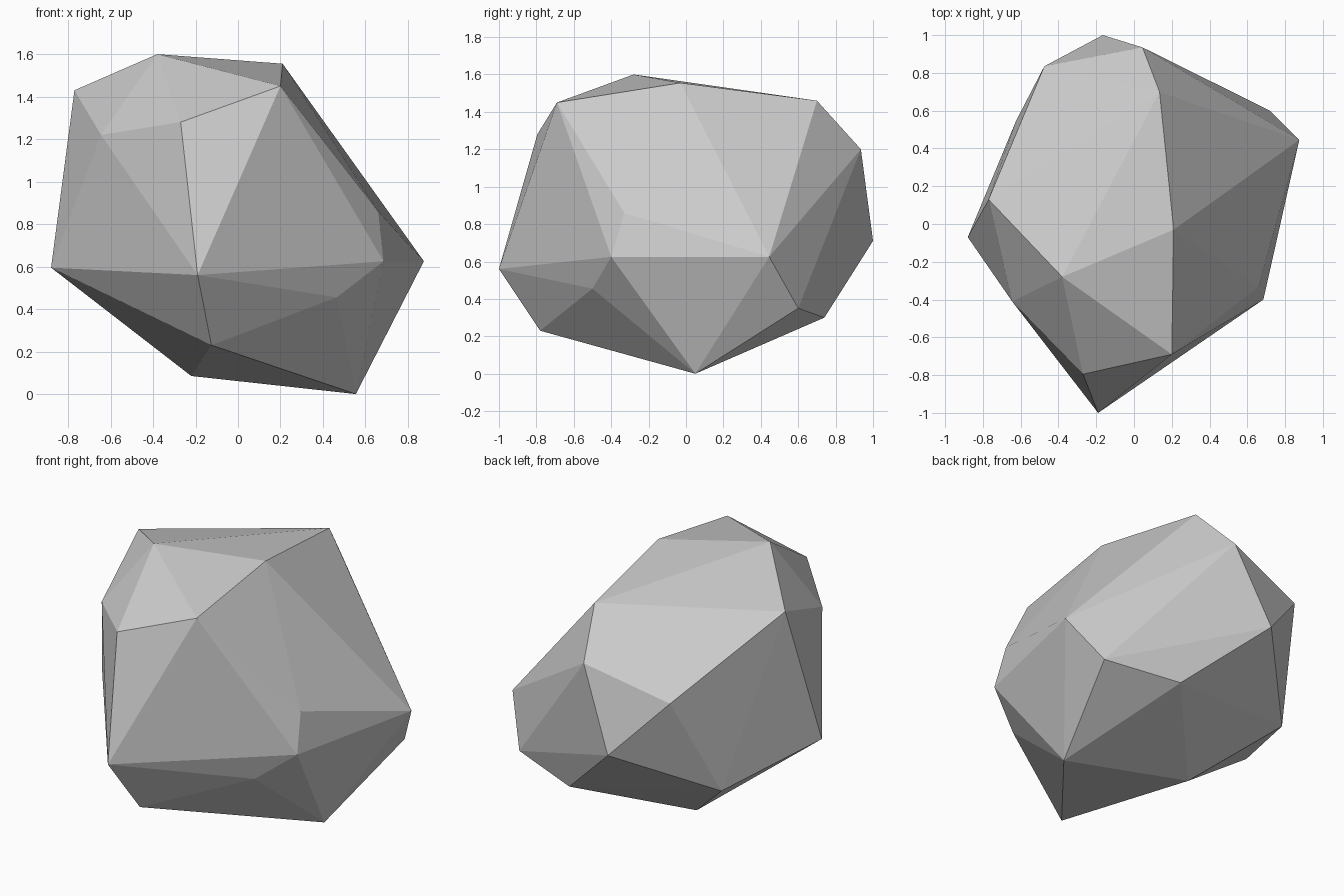
import bpy
import bmesh


def make_material(name, colour):
    """Create one flat colour for the viewport and the render."""
    material = bpy.data.materials.new(name)
    material.use_nodes = True
    material.diffuse_color = colour
    for node in material.node_tree.nodes:
        if node.type == "BSDF_PRINCIPLED":
            node.inputs["Base Color"].default_value = colour
            node.inputs["Roughness"].default_value = 1
    return material


def make_hull(name, corner_groups, material):
    """Wrap a tight faceted skin around the corner points."""
    mesh = bpy.data.meshes.new(name)
    bm = bmesh.new()
    for group in corner_groups:
        for corner in group:
            bm.verts.new(corner)
    result = bmesh.ops.convex_hull(bm, input=bm.verts[:])
    loose = [item for item in result["geom_interior"] + result["geom_unused"]
             if isinstance(item, bmesh.types.BMVert)]
    bmesh.ops.delete(bm, geom=list(set(loose)), context="VERTS")
    bmesh.ops.recalc_face_normals(bm, faces=bm.faces[:])
    for face in bm.faces:
        face.smooth = False
    bm.to_mesh(mesh)
    bm.free()
    mesh.materials.append(material)
    rock = bpy.data.objects.new(name, mesh)
    bpy.context.collection.objects.link(rock)
    return rock


# Remove the default object
default_object = bpy.data.objects.get("Cube")
if default_object:
    bpy.data.objects.remove(default_object, do_unlink=True)

# Corners of the chipped stone, grouped by region
crown = [(-.38, -.28, 1.6), (.21, -.03, 1.555), (.2, -.69, 1.45),
         (-.77, .13, 1.43), (.135, .7, 1.46)]
front_side = [(-.27, -.795, 1.28), (-.645, -.41, 1.22), (-.19, -1, .56)]
right_side = [(-.88, -.07, .595), (-.625, .545, .44)]
left_side = [(.685, -.4, .625), (.875, .445, .625), (.66, -.33, .86),
             (.465, -.5, .455), (.72, .6, .35)]
back_side = [(.045, .935, 1.2), (-.165, 1, .71), (-.475, .835, 1.05),
             (.28, .74, .3)]
base = [(-.125, -.78, .23), (-.22, .21, .085), (.555, .05, 0)]

stone_grey = make_material("stone grey", (.6, .6, .6, 1))
make_hull("rock", [crown, front_side, right_side, left_side, back_side, base],
          stone_grey)
